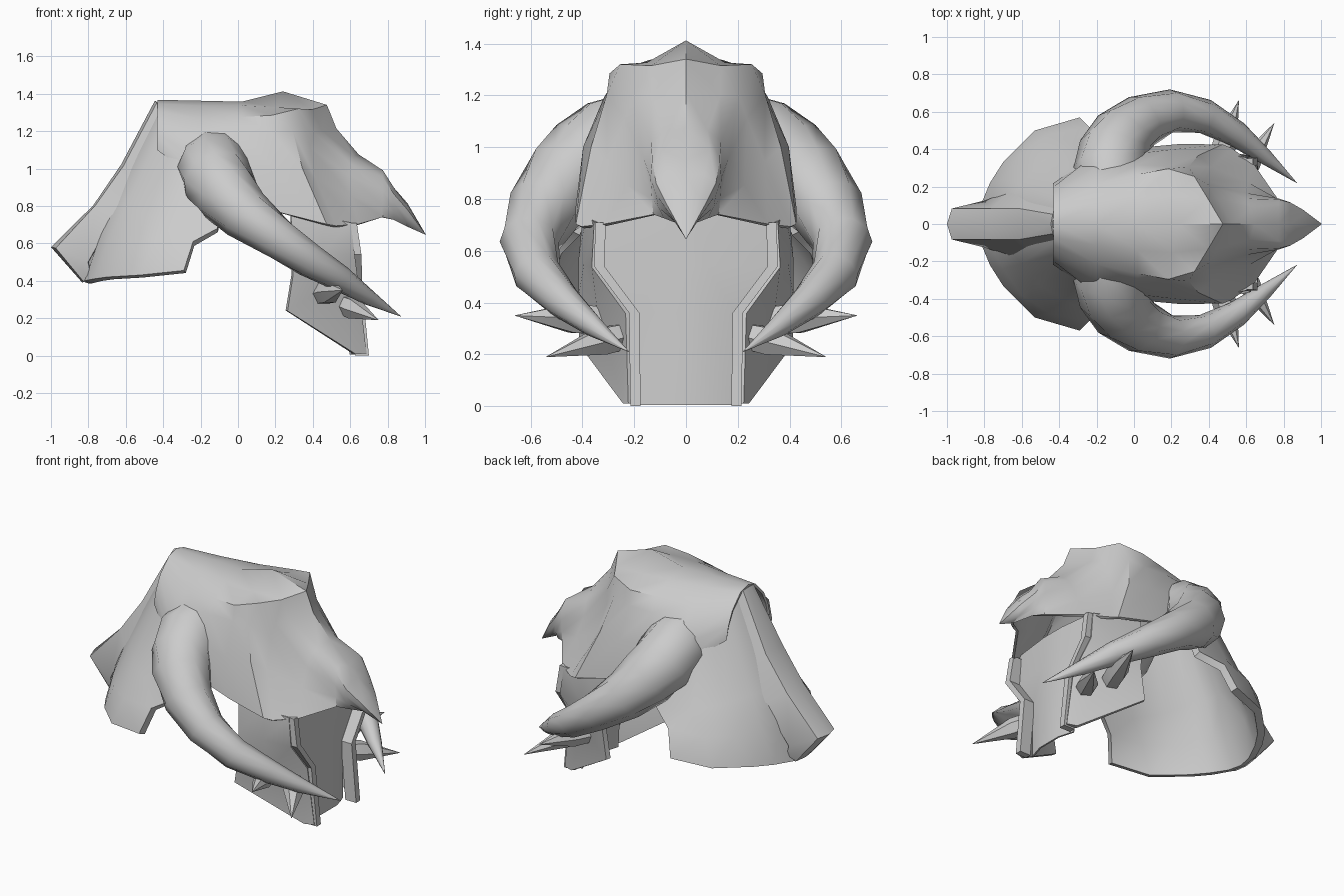
import bpy, bmesh
from mathutils import Vector
from math import cos, sin, tau


def finish(name, bm, thick=0.0, mirror=True, angle=0.7, offset=0):
    """Turn a half-model bmesh into a mirrored, optionally thickened object."""
    bmesh.ops.remove_doubles(bm, verts=bm.verts, dist=0.0005)
    bmesh.ops.recalc_face_normals(bm, faces=bm.faces)
    me = bpy.data.meshes.new(name)
    bm.to_mesh(me)
    bm.free()
    ob = bpy.data.objects.new(name, me)
    bpy.context.collection.objects.link(ob)
    if mirror:
        m = ob.modifiers.new("mirror", 'MIRROR')
        m.use_axis = (False, True, False)
    if thick:
        s = ob.modifiers.new("shell", 'SOLIDIFY')
        s.thickness = thick
        s.offset = offset
    bpy.ops.object.select_all(action='DESELECT')
    ob.select_set(True)
    bpy.context.view_layer.objects.active = ob
    bpy.ops.object.convert(target='MESH')
    bpy.ops.object.shade_smooth_by_angle(angle=angle)
    return ob


def loft(name, rows, closed=False, **kw):
    """Skin rows of points; closed rows become a capped tube."""
    bm = bmesh.new()
    vs = [[bm.verts.new(p) for p in r] for r in rows]
    n = len(rows[0])
    for a, b in zip(vs, vs[1:]):
        for i in range(n if closed else n - 1):
            j = (i + 1) % n
            bm.faces.new((a[i], a[j], b[j], b[i]))
    if closed:
        bm.faces.new(vs[0])
        bm.faces.new(vs[-1])
    return finish(name, bm, **kw)


def tube(name, path, sides):
    """Tapered tube through (x, y, z, radius) stations."""
    pts = [Vector(p[:3]) for p in path]
    rows = []
    for k, p in enumerate(path):
        d = pts[min(k + 1, len(pts) - 1)] - pts[max(k - 1, 0)]
        q = d.to_track_quat('Z', 'Y')
        rows.append([pts[k] + q @ Vector((cos(tau * i / sides), sin(tau * i / sides), 0)) * p[3]
                     for i in range(sides)])
    return loft(name, rows, closed=True)


# Skull shell: half cross-sections along x, crown to lower edge;
# the sweep value pulls the brow points back so the crest is pointed in front
skull = [
    (-0.43, 0, [(0, 1.36), (.07, 1.34), (.11, 1.30), (.15, 1.26), (.19, 1.18), (.21, 1.10)]),
    (-0.20, 0, [(0, 1.355), (.11, 1.33), (.21, 1.26), (.30, 1.17), (.37, 1.06), (.37, .93)]),
    (0.02, 0, [(0, 1.35), (.14, 1.33), (.26, 1.27), (.31, 1.19), (.37, 1.02), (.40, .82)]),
    (0.24, .2, [(0, 1.405), (.15, 1.32), (.29, 1.28), (.30, 1.19), (.39, 1.0), (.42, .76)]),
    (0.47, .6, [(0, 1.335), (.13, 1.31), (.25, 1.315), (.30, 1.20), (.36, 1.0), (.42, .70)]),
    (0.52, .6, [(0, 1.21), (.13, 1.20), (.20, 1.19), (.23, 1.11), (.30, .94), (.40, .69)]),
    (0.64, .3, [(0, 1.07), (.08, 1.06), (.13, 1.02), (.16, .96), (.22, .85), (.31, .70)]),
    (0.77, 0, [(0, .945), (.09, .985), (.125, .95), (.13, .88), (.125, .80), (.12, .74)]),
    (0.83, 0, [(0, .89), (.07, .89), (.11, .86), (.11, .82), (.10, .77), (.08, .73)]),
    (0.90, 0, [(0, .81), (.05, .80), (.07, .78), (.06, .75), (.04, .72), (0, .70)]),
    (1.00, 0, [(0, .65)] * 6),
]
loft("skull_shell", [[(x - s * y * (1, 1, 1, 1, .6, 0)[i], y, z) for i, (y, z) in enumerate(r)]
                     for x, s, r in skull], thick=0.015)

# Flared neck guard and its raised centre ridge
loft("neck_guard", [
    [(-.43, 0, 1.33), (-.42, .09, 1.30), (-.38, .15, 1.24), (-.32, .23, 1.18), (-.22, .30, 1.10), (-.08, .36, .98)],
    [(-.68, 0, .82), (-.67, .13, .81), (-.60, .21, .80), (-.50, .33, .76), (-.33, .43, .71), (-.11, .45, .68)],
    [(-.76, 0, .60), (-.75, .15, .60), (-.70, .24, .60), (-.60, .38, .60), (-.45, .48, .60), (-.24, .52, .61)],
    [(-.84, 0, .40), (-.82, .10, .40), (-.77, .22, .41), (-.70, .33, .42), (-.53, .50, .43), (-.29, .57, .455)],
], thick=0.045, offset=-1)
loft("neck_ridge", [
    [(-.44, 0, 1.36), (-.43, .05, 1.35), (-.37, .13, 1.26)],
    [(-.62, 0, 1.02), (-.61, .08, 1.01), (-.52, .16, .97)],
    [(-.77, 0, .80), (-.76, .08, .80), (-.66, .17, .75)],
    [(-.995, 0, .58), (-.97, .08, .575), (-.80, .12, .50)],
    [(-.83, 0, .395), (-.82, .08, .395), (-.78, .12, .41)],
], thick=0.01, angle=0.45)

# Big curved tusks growing out of the temples
tube("tusk", [(-.13, .18, 1.06, .17), (-.13, .28, 1.01, .195), (-.11, .38, .94, .19),
              (-.06, .465, .865, .175), (.04, .55, .755, .145),
              (.20, .605, .635, .115), (.38, .575, .51, .093), (.55, .48, .41, .07),
              (.70, .36, .31, .042), (.87, .22, .21, .001)], 10)

# Jaw: side plates, throat panel and front posts
loft("cheek_plate", [
    [(.60, .34, .71), (.45, .37, .74), (.28, .38, .78)],
    [(.62, .35, .54), (.45, .38, .55), (.29, .40, .57)],
    [(.64, .22, .36), (.48, .33, .38), (.29, .40, .43)],
    [(.68, .21, .01), (.62, .23, .01), (.26, .40, .24)],
], thick=0.03, angle=0.5)
loft("throat_panel", [[(x + .03, 0, z), (x + .03, .08, z), (x, w, z)]
                      for x, w, z in ((.57, .33, .74), (.58, .34, .54), (.59, .19, .36), (.60, .18, .005))],
     thick=0.01)
loft("jaw_post", [[(x - .05, y - .02, z), (x + .025, y - .02, z), (x + .025, y + .02, z), (x - .05, y + .02, z)]
                  for x, y, z in ((.61, .33, .71), (.635, .335, .54), (.64, .20, .36), (.675, .195, 0))],
     closed=True, angle=0.4)

# Jaw spikes
tube("rear_spike", [(.45, .33, .33, .06), (.49, .44, .34, .065), (.56, .66, .35, .001)], 6)
tube("front_spike", [(.57, .24, .27, .055), (.62, .33, .25, .06), (.75, .54, .19, .001)], 6)
